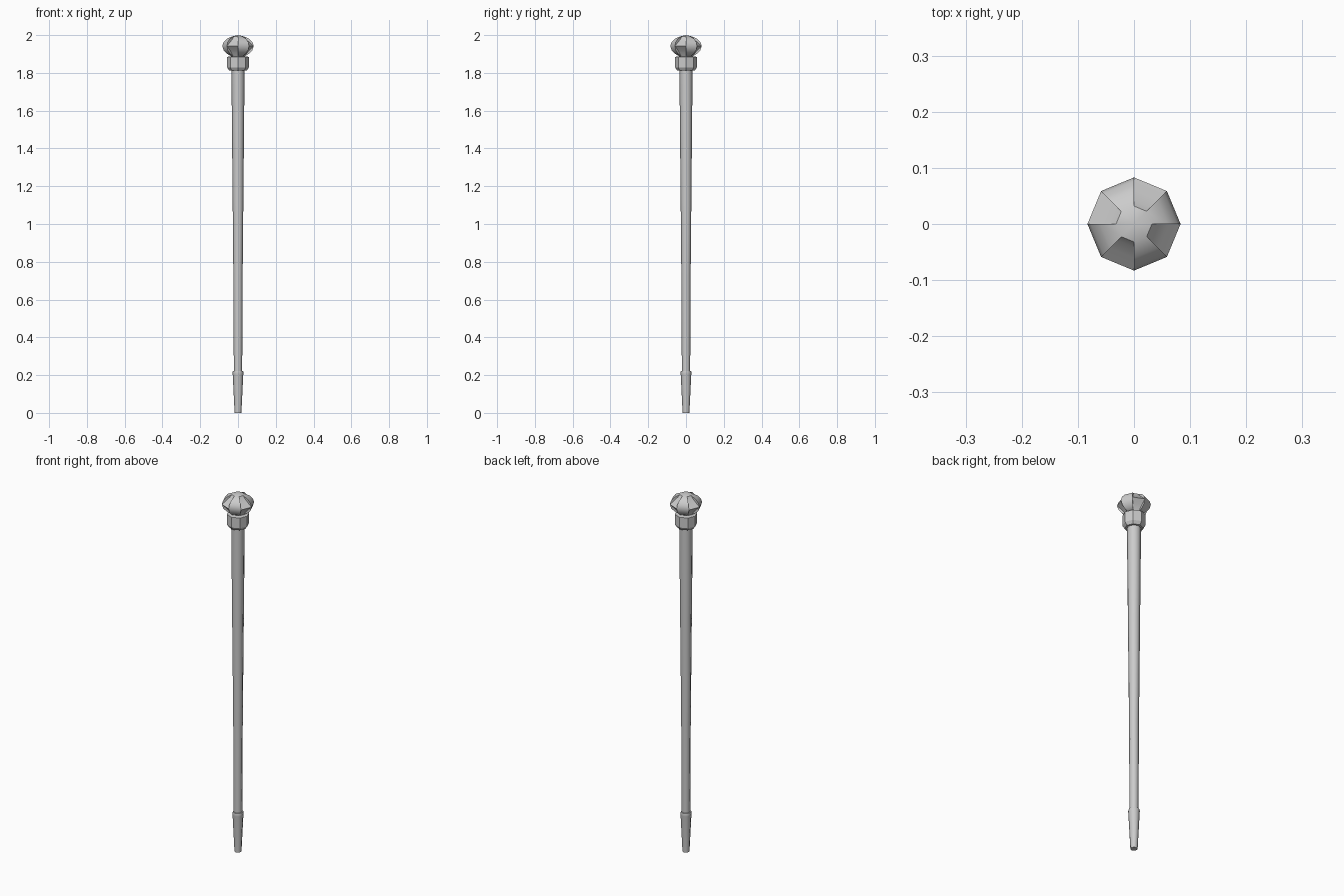
import bpy, bmesh, math

if "Cube" in bpy.data.objects:
    bpy.data.objects.remove(bpy.data.objects["Cube"])

SIDES = 8


def finish(name, bm, angle=40):
    bmesh.ops.remove_doubles(bm, verts=bm.verts, dist=1e-5)
    bmesh.ops.recalc_face_normals(bm, faces=bm.faces)
    me = bpy.data.meshes.new(name)
    bm.to_mesh(me)
    bm.free()
    ob = bpy.data.objects.new(name, me)
    bpy.context.collection.objects.link(ob)
    bpy.ops.object.select_all(action='DESELECT')
    ob.select_set(True)
    bpy.context.view_layer.objects.active = ob
    bpy.ops.object.shade_smooth_by_angle(angle=math.radians(angle))
    return ob


def point(r, z, k):
    a = 2 * math.pi * k / SIDES
    return (r * math.cos(a), r * math.sin(a), z)


def turned(name, profile, angle=50):
    """Closed eight-sided turning from (radius, height) pairs."""
    bm = bmesh.new()
    rings = [[bm.verts.new(point(r, z, k)) for k in range(SIDES)] for r, z in profile]
    for low, high in zip(rings, rings[1:]):
        for k in range(SIDES):
            n = (k + 1) % SIDES
            bm.faces.new((low[k], low[n], high[n], high[k]))
    bm.faces.new(rings[0])
    bm.faces.new(rings[-1])
    return finish(name, bm, angle)


# Tapered shaft
turned("shaft", [(0.022, 0.2), (0.0245, 0.72), (0.03, 1.3), (0.035, 1.83)])

# Foot ferrule with a small lip
turned("ferrule", [(0.018, 0), (0.028, 0.205), (0.029, 0.212), (0.027, 0.222)])

# Collar and short neck under the head
turned("collar", [(0.046, 1.812), (0.057, 1.828), (0.057, 1.885), (0.036, 1.888), (0.034, 1.9)], 30)

# Knob: alternate segments bulge or are scooped, sharing the widest edge
heights = [1.888, 1.903, 1.92, 1.942, 1.962, 1.98, 1.993]
full = [0.036, 0.061, 0.076, 0.083, 0.077, 0.06, 0.032]
scoop = [0.036, 0.046, 0.06, 0.083, 0.06, 0.041, 0.032]
bm = bmesh.new()


def face(*pts):
    bm.faces.new([bm.verts.new(p) for p in pts])


for k in range(SIDES):
    radii = scoop if k % 2 else full
    for i in range(len(heights) - 1):
        j = i + 1
        za, zb = heights[i], heights[j]
        face(point(radii[i], za, k), point(radii[i], za, k + 1),
             point(radii[j], zb, k + 1), point(radii[j], zb, k))
        # side wall between bulge and scoop
        wall = [point(full[i], za, k), point(full[j], zb, k)]
        if scoop[j] != full[j]:
            wall.append(point(scoop[j], zb, k))
        if scoop[i] != full[i]:
            wall.append(point(scoop[i], za, k))
        face(*wall)
    # crown and underside
    face(point(full[-1], heights[-1], k), point(full[-1], heights[-1], k + 1), (0, 0, 2.0))
    face(point(full[0], heights[0], k + 1), point(full[0], heights[0], k), (0, 0, heights[0]))
finish("knob", bm, 40)
